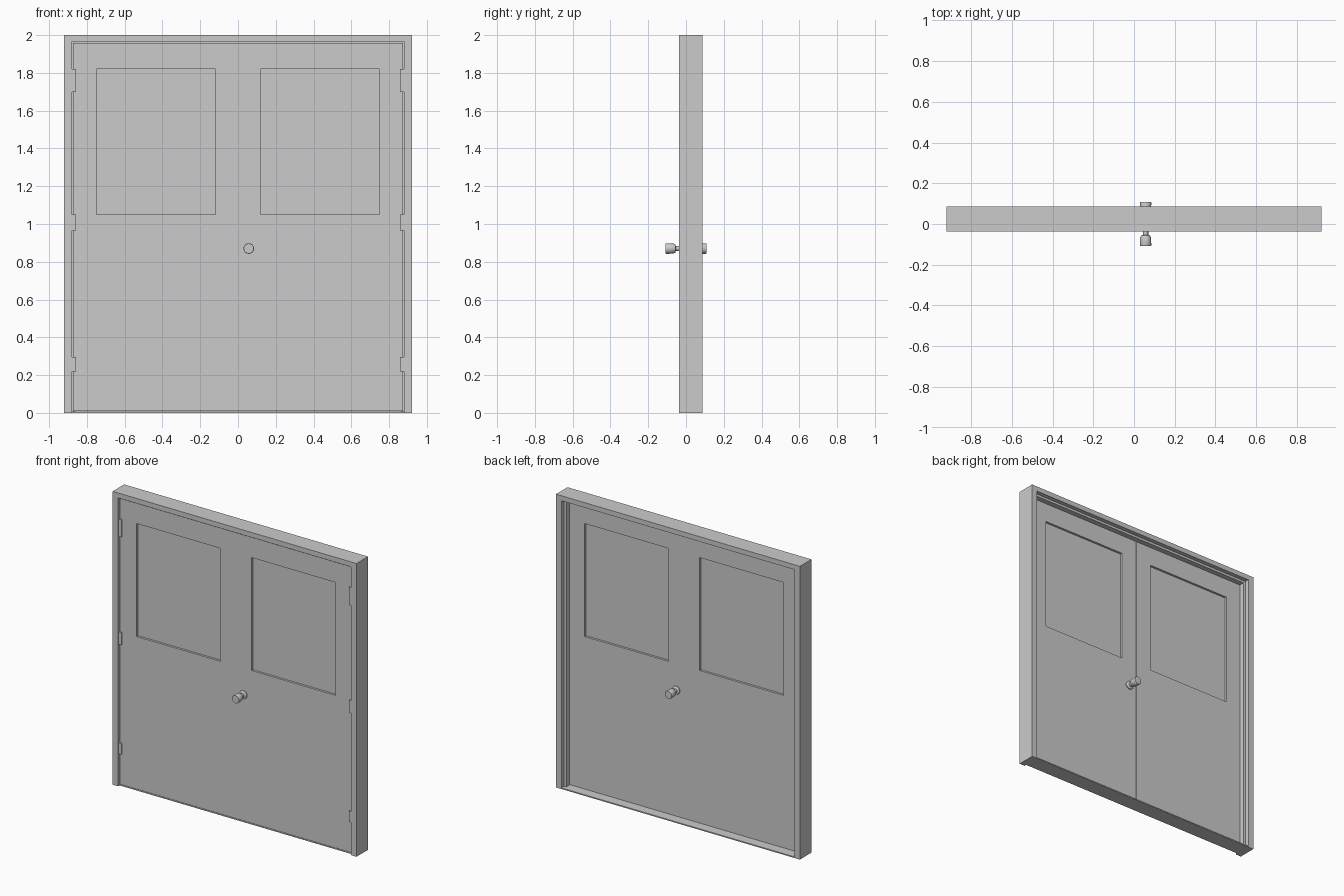
import bpy, bmesh
from math import sin, cos, pi, radians

if "Cube" in bpy.data.objects:
    bpy.data.objects.remove(bpy.data.objects["Cube"])


def finish(name, bm):
    bmesh.ops.recalc_face_normals(bm, faces=bm.faces)
    mesh = bpy.data.meshes.new(name)
    bm.to_mesh(mesh)
    bm.free()
    obj = bpy.data.objects.new(name, mesh)
    bpy.context.collection.objects.link(obj)
    return obj


def box(name, x0, x1, y0, y1, z0, z1):
    bm = bmesh.new()
    bmesh.ops.create_cube(bm, size=1)
    for v in bm.verts:
        v.co = ((x0 + x1) / 2 + v.co.x * (x1 - x0),
                (y0 + y1) / 2 + v.co.y * (y1 - y0),
                (z0 + z1) / 2 + v.co.z * (z1 - z0))
    return finish(name, bm)


def arch(name, half_out, top_out, half_in, top_in, y0, y1, z0):
    """Two posts and a head, as one profile extruded along y."""
    pts = [(-half_out, z0), (-half_out, top_out), (half_out, top_out), (half_out, z0),
           (half_in, z0), (half_in, top_in), (-half_in, top_in), (-half_in, z0)]
    bm = bmesh.new()
    face = bm.faces.new([bm.verts.new((x, y0, z)) for x, z in pts])
    ext = bmesh.ops.extrude_face_region(bm, geom=[face])["geom"]
    bmesh.ops.translate(bm, vec=(0, y1 - y0, 0),
                        verts=[g for g in ext if isinstance(g, bmesh.types.BMVert)])
    return finish(name, bm)


def window_slab(name, outer, inner, y):
    """Slab of half thickness y with a rectangular opening."""
    bm = bmesh.new()
    loops = []
    for (x0, x1, z0, z1), yy in ((outer, -y), (inner, -y), (inner, y), (outer, y)):
        loops.append([bm.verts.new((a, yy, b)) for a, b in
                      ((x0, z0), (x1, z0), (x1, z1), (x0, z1))])
    for i in range(4):
        a, b = loops[i], loops[(i + 1) % 4]
        for j in range(4):
            k = (j + 1) % 4
            bm.faces.new((a[j], a[k], b[k], b[j]))
    return finish(name, bm)


def lathe_y(name, cx, cz, profile, side, n=20):
    bm = bmesh.new()
    rings = [[bm.verts.new((cx + r * cos(2 * pi * i / n), side * d, cz + r * sin(2 * pi * i / n)))
              for i in range(n)] for r, d in profile]
    for a, b in zip(rings, rings[1:]):
        for i in range(n):
            k = (i + 1) % n
            bm.faces.new((a[i], a[k], b[k], b[i]))
    bm.faces.new(rings[0])
    bm.faces.new(rings[-1])
    obj = finish(name, bm)
    bpy.ops.object.select_all(action='DESELECT')
    obj.select_set(True)
    bpy.context.view_layer.objects.active = obj
    bpy.ops.object.shade_smooth_by_angle(angle=radians(35))


DOOR_Y = 0.022  # half thickness of the leaves

# Surround, rebate stop and threshold
arch("door_frame", 0.92, 2.0, 0.878, 1.966, -0.037, 0.087, 0)
arch("door_stop", 0.878, 1.966, 0.862, 1.95, DOOR_Y, 0.058, 0.008)
box("threshold", -0.878, 0.878, -DOOR_Y, 0.087, 0, 0.008)

for s, side in ((-1, "left"), (1, "right")):
    # Door leaf with recessed window
    outer = sorted((s * 0.0003, s * 0.873)) + [0.01, 1.957]
    inner = sorted((s * 0.118, s * 0.75)) + [1.05, 1.82]
    window_slab("door_leaf_" + side, outer, inner, DOOR_Y)
    box("window_pane_" + side, inner[0], inner[1], -0.007, 0.007, inner[2], inner[3])
    # Hinges
    for i, (z0, z1) in enumerate(((0.22, 0.295), (0.965, 1.05), (1.70, 1.82))):
        x0, x1 = sorted((s * 0.858, s * 0.878))
        box(f"hinge_{side}_{i + 1}", x0, x1, -0.031, -0.018, z0, z1)

# Knob on each face: rose, neck and grip
knob = [(0.028, DOOR_Y - 0.002), (0.028, 0.028), (0.024, 0.032), (0.013, 0.034),
        (0.013, 0.054), (0.022, 0.056), (0.027, 0.068), (0.028, 0.105), (0.026, 0.109)]
lathe_y("front_knob", 0.057, 0.87, knob, -1)
lathe_y("back_knob", 0.057, 0.87, knob, 1)
